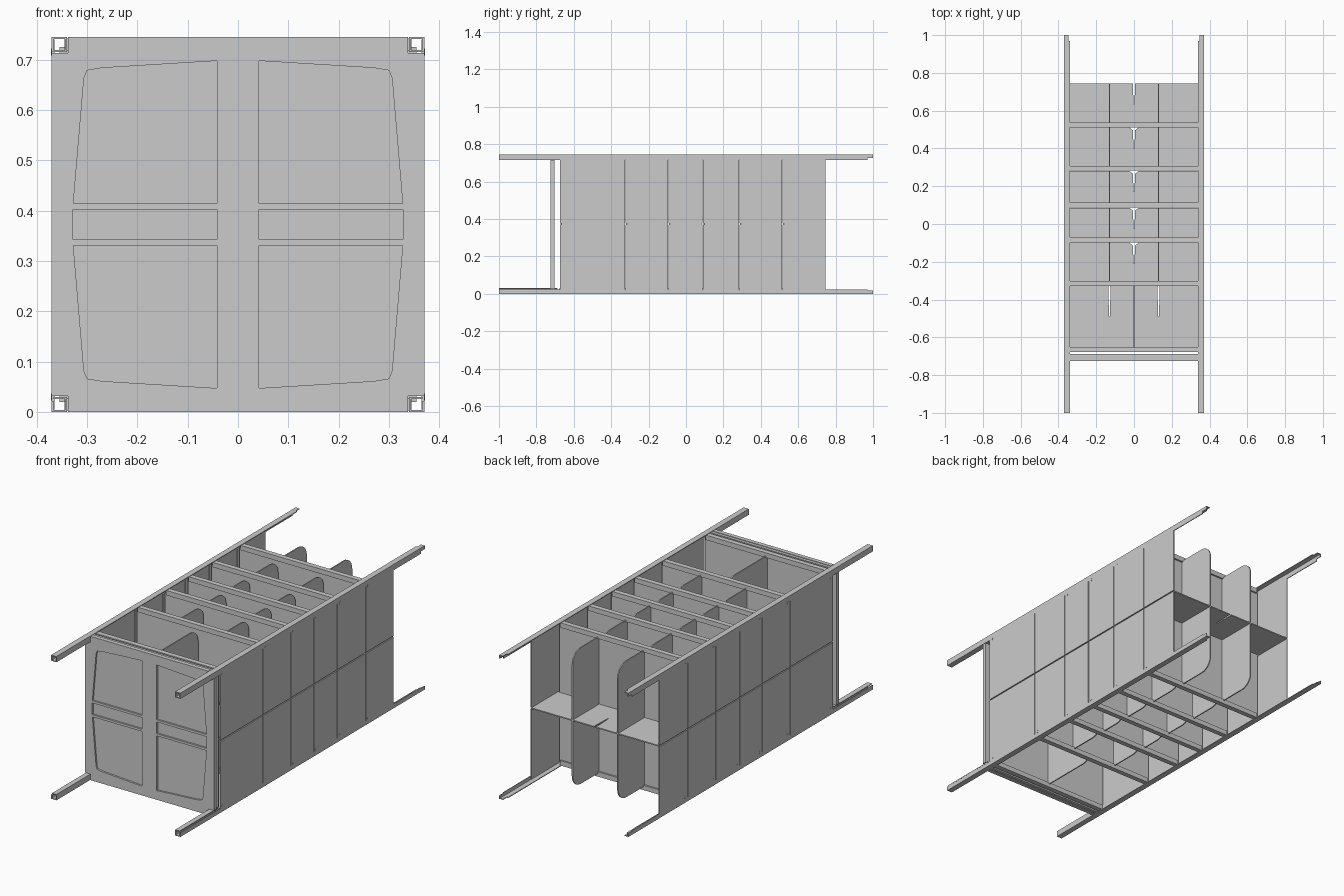
import bpy
import bmesh
import math
from mathutils import Matrix

old = bpy.data.objects.get("Cube")
if old:
    bpy.data.objects.remove(old, do_unlink=True)

grey = bpy.data.materials.new("plain_grey")
grey.use_nodes = True
COLOUR = (0.6, 0.6, 0.6, 1)
grey.diffuse_color = COLOUR
grey.node_tree.nodes["Principled BSDF"].inputs["Base Color"].default_value = COLOUR

W, H = 0.37, 0.745          # half width and height
RAIL, T = 0.03, 0.006       # rail width and sheet thickness
MID = H / 2
STATIONS = [-0.665, -0.315, -0.085, 0.1, 0.295, 0.525]
BACK = 0.745


def finish(name, bm):
    bmesh.ops.recalc_face_normals(bm, faces=bm.faces)
    mesh = bpy.data.meshes.new(name)
    bm.to_mesh(mesh)
    bm.free()
    mesh.materials.append(grey)
    obj = bpy.data.objects.new(name, mesh)
    bpy.context.collection.objects.link(obj)
    return obj


def add_box(bm, x0, x1, y0, y1, z0, z1):
    m = Matrix.Translation(((x0 + x1) / 2, (y0 + y1) / 2, (z0 + z1) / 2))
    m = m @ Matrix.Diagonal((x1 - x0, y1 - y0, z1 - z0, 1))
    bmesh.ops.create_cube(bm, size=1, matrix=m)


def add_prism(bm, points, axis, start, depth):
    """Extrude a 2D outline along an axis."""
    def place(p):
        c = list(p)
        c.insert(axis, start)
        return c
    face = bm.faces.new([bm.verts.new(place(p)) for p in points])
    new = bmesh.ops.extrude_face_region(bm, geom=[face])["geom"]
    shift = [0, 0, 0]
    shift[axis] = depth
    bmesh.ops.translate(bm, vec=shift,
                        verts=[g for g in new if isinstance(g, bmesh.types.BMVert)])


def rounded_sheet(y0, y1, z0, z1, r):
    """Outline with its two rear corners rounded."""
    pts = [(y0, z1), (y0, z0)]
    for cz, a0 in ((z0 + r, -90), (z1 - r, 0)):
        for i in range(7):
            a = math.radians(a0 + 15 * i)
            pts.append((y1 - r + r * math.cos(a), cz + r * math.sin(a)))
    return pts


# Corner rails: square tubes at the front, angle sections behind
for sx, side in ((1, "left"), (-1, "right")):
    for top, level in ((True, "upper"), (False, "lower")):
        bm = bmesh.new()

        def rail_box(a, b, y0, y1, c, d):
            x = sorted((sx * (W - a), sx * (W - b)))
            z = (H - d, H - c) if top else (c, d)
            add_box(bm, *x, y0, y1, *z)
        t = 0.004
        rail_box(0, RAIL, -1, 0.97, 0, t)
        rail_box(0, t, -1, 0.97, t, RAIL if top else 0.022)
        rail_box(0, 0.022, 0.97, 1, 0, t)
        rail_box(0, t, 0.97, 1, t, 0.018)
        rail_box(RAIL - t, RAIL, -1, -0.69, t, RAIL)
        rail_box(t, RAIL - t, -1, -0.69, RAIL - t, RAIL)
        finish(f"{level}_{side}_rail", bm)

# Cross beams and partition walls at each bay boundary
for i, y in enumerate(STATIONS):
    bm = bmesh.new()
    for z in (0.003, H - 0.028):
        add_box(bm, -0.345, 0.345, y - 0.013, y + 0.013, z, z + 0.025)
    finish(f"cross_beams_{i}", bm)
    bm = bmesh.new()
    add_box(bm, -0.355, 0.355, y - 0.004, y + 0.004, 0.02, H - 0.02)
    finish(f"partition_{i}", bm)

# Bays: dividers, slotted shelf and side sheets
ends = STATIONS[1:] + [BACK]
for i, (y0, y1) in enumerate(zip(STATIONS, ends)):
    last = i == len(STATIONS) - 1
    y_end = y1 if last else y1 - 0.014
    bm = bmesh.new()
    for x in ([0] if i == 0 else [-0.13, 0.13]):
        add_prism(bm, rounded_sheet(y0, y_end, 0.02, H - 0.02, 0.065), 0, x - T / 2, T)
    finish(f"dividers_{i}", bm)

    flare = 0.004 if last or i == 0 else 0.025
    depth = 0.16 if i == 0 else 0.11
    outline = [(W - T, y_end), (W - T, y0), (-W + T, y0), (-W + T, y_end)]
    for x in ([-0.13, 0.13] if i == 0 else [0]):
        outline += [(x - flare, y_end), (x - 0.006, y_end - 0.015),
                    (x - 0.002, y_end - depth), (x + 0.002, y_end - depth),
                    (x + 0.006, y_end - 0.015), (x + flare, y_end)]
    bm = bmesh.new()
    add_prism(bm, outline, 2, MID - T / 2, T)
    finish(f"shelf_{i}", bm)

    bm = bmesh.new()
    for sx in (1, -1):
        for z0, z1 in ((0.005, MID - 0.003), (MID + 0.003, H - 0.005)):
            x = sorted((sx * W, sx * (W - T)))
            add_box(bm, *x, y0 - 0.008, y1 - (0 if last else 0.012), z0, z1)
    finish(f"side_sheets_{i}", bm)

    # Rivets near the rails
    bm = bmesh.new()
    for sx in (1, -1):
        for z in (0.03, H - 0.03):
            m = Matrix.Translation((sx * (W - 0.002), y0 + 0.01, z)) @ Matrix.Rotation(math.pi / 2, 4, "Y")
            bmesh.ops.create_cone(bm, cap_ends=True, segments=12, radius1=0.007,
                                  radius2=0.007, depth=0.006, matrix=m)
    finish(f"rivets_{i}", bm)

# Front panel with corners notched around the rails
c = RAIL + 0.002
bm = bmesh.new()
outline = []
for sx, sz in ((1, 1), (-1, 1), (-1, -1), (1, -1)):
    corner = [(sx * W, MID + sz * (MID - c)), (sx * (W - c), MID + sz * (MID - c)),
              (sx * (W - c), MID + sz * MID)]
    outline += corner if sx * sz > 0 else corner[::-1]
add_prism(bm, outline, 1, -0.725, 0.022)
panel = finish("front_panel", bm)

# Recesses pressed into the front panel
bm = bmesh.new()
for sx in (1, -1):
    for sz in (1, -1):
        pts = [(0.042, 0.325), (0.27, 0.311), (0.3, 0.306), (0.306, 0.29),
               (0.327, 0.042), (0.042, 0.042)]
        add_prism(bm, [(sx * x, MID + sz * z) for x, z in pts], 1, -0.75, 0.034)
    x = sorted((sx * 0.042, sx * 0.328))
    add_box(bm, *x, -0.75, -0.716, MID - 0.03, MID + 0.03)
cutter = finish("recess_cutter", bm)
cutter.hide_render = True
cutter.hide_viewport = True
cut = panel.modifiers.new("recesses", "BOOLEAN")
cut.operation = "DIFFERENCE"
cut.solver = "EXACT"
cut.object = cutter

# Lips joining the front panel to the first partition
bm = bmesh.new()
for z in (0.003, H - 0.028):
    add_box(bm, -0.34, 0.34, -0.704, -0.688, z, z + 0.025)
finish("front_lips", bm)
